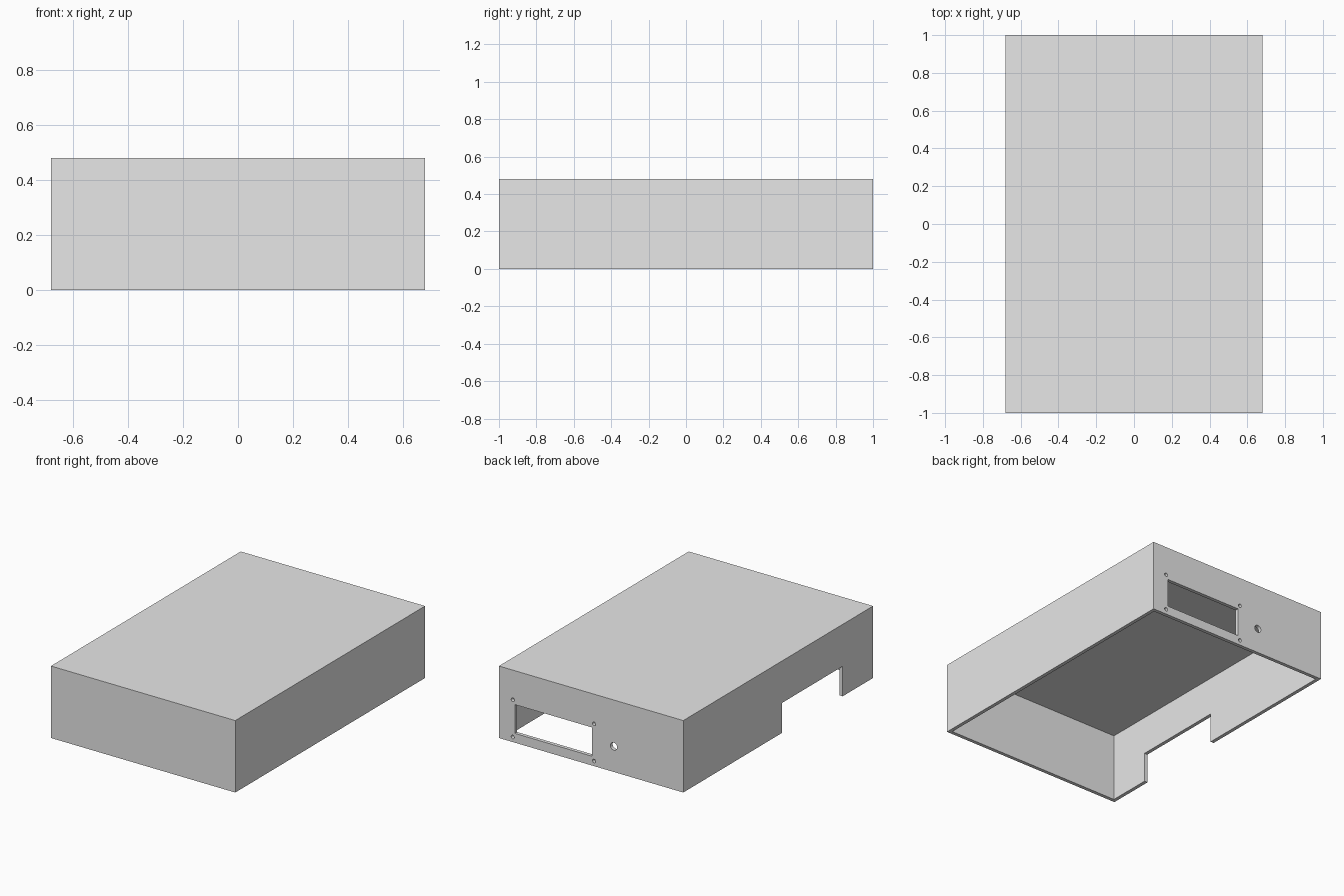
import bpy
import math

old = bpy.data.objects.get("Cube")
if old:
    bpy.data.objects.remove(old, do_unlink=True)

WIDTH, LENGTH, HEIGHT, WALL = 1.36, 2.0, 0.48, 0.024
BACK = LENGTH / 2 - WALL / 2

grey = bpy.data.materials.new("light_grey")
grey.use_nodes = True
grey.diffuse_color = (0.8, 0.8, 0.8, 1)
grey.node_tree.nodes["Principled BSDF"].inputs["Base Color"].default_value = (0.8, 0.8, 0.8, 1)


def box(name, low, high):
    """Axis-aligned box between two corners."""
    centre = [(a + b) / 2 for a, b in zip(low, high)]
    bpy.ops.mesh.primitive_cube_add(size=1, location=centre)
    obj = bpy.context.object
    obj.name = name
    obj.scale = [b - a for a, b in zip(low, high)]
    bpy.ops.object.transform_apply(location=True, rotation=False, scale=True)
    obj.data.materials.append(grey)
    return obj


def drill(name, x, z, radius):
    """Round cutter running through the back wall."""
    bpy.ops.mesh.primitive_cylinder_add(vertices=32, radius=radius, depth=WALL * 3,
                                        location=(x, BACK, z), rotation=(math.pi / 2, 0, 0))
    obj = bpy.context.object
    obj.name = name
    obj.data.materials.append(grey)
    return obj


def cut(target, cutter):
    """Subtract the cutter from the target, then discard it."""
    cutter.hide_render = True
    mod = target.modifiers.new(cutter.name, "BOOLEAN")
    mod.operation = "DIFFERENCE"
    mod.solver = "EXACT"
    mod.object = cutter
    bpy.context.view_layer.objects.active = target
    bpy.ops.object.modifier_apply(modifier=mod.name)
    bpy.data.objects.remove(cutter, do_unlink=True)


# Enclosure shell, open underneath
hw, hl = WIDTH / 2, LENGTH / 2
shell = box("enclosure_shell", (-hw, -hl, 0), (hw, hl, HEIGHT))
cut(shell, box("cavity", (WALL - hw, WALL - hl, -0.1), (hw - WALL, hl - WALL, HEIGHT - WALL)))

# Cable notch in the lower edge of one side wall
cut(shell, box("side_notch", (-hw - 0.1, -0.68, -0.1), (-hw + 0.1, -0.04, 0.2)))

# Display window in the back wall with four screw holes around it
wx, wz = 0.278, 0.158
cut(shell, box("display_window", (wx - 0.284, hl - 0.1, wz - 0.096),
               (wx + 0.284, hl + 0.1, wz + 0.096)))
for sx in (-1, 1):
    for sz in (-1, 1):
        cut(shell, drill("screw_hole", wx + sx * 0.3, wz + sz * 0.124, 0.012))

# Round control hole beside the window
cut(shell, drill("control_hole", -0.167, 0.17, 0.025))
